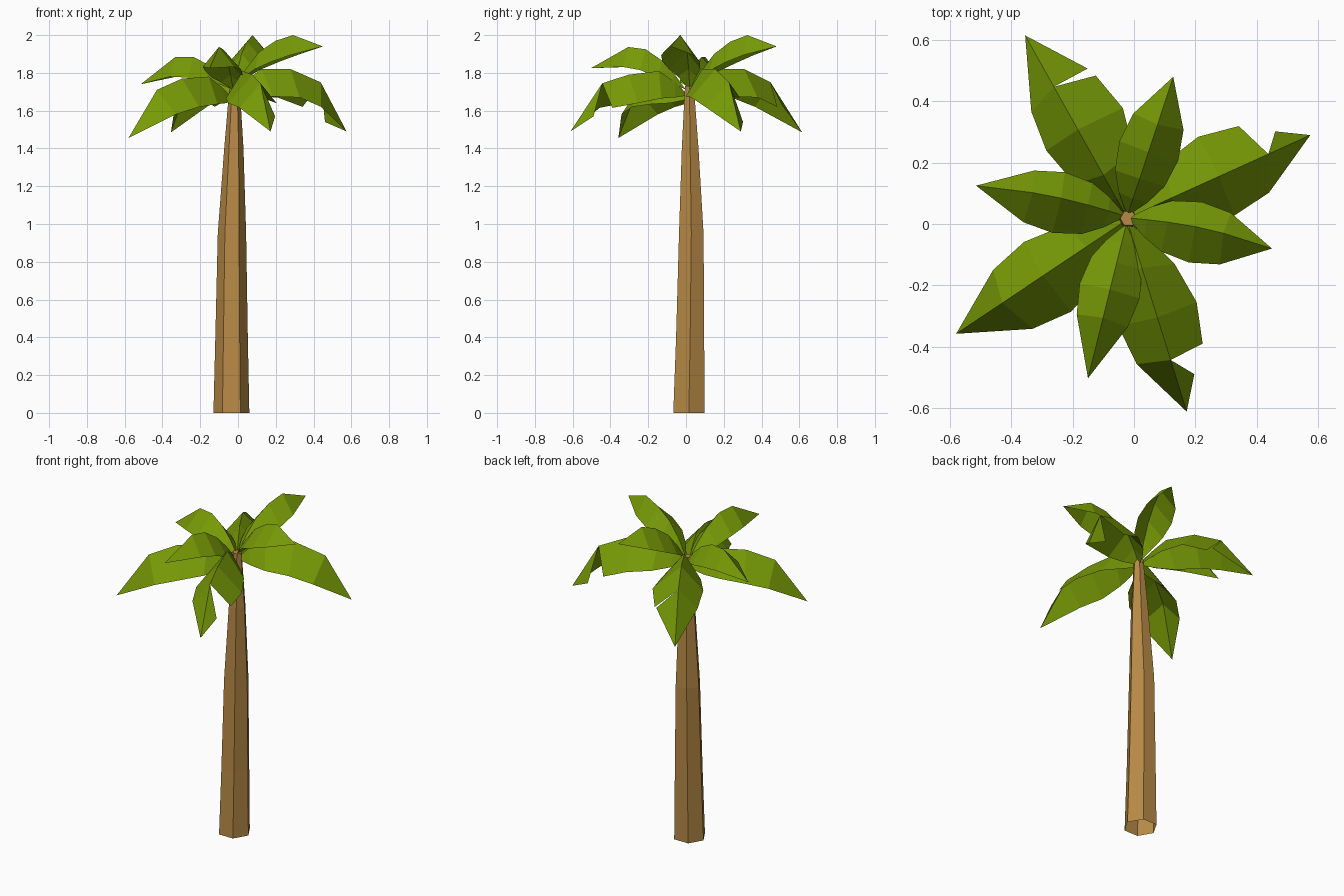
import bpy, bmesh, math
from mathutils import Vector

if "Cube" in bpy.data.objects:
    bpy.data.objects.remove(bpy.data.objects["Cube"])


def material(name, rgb):
    m = bpy.data.materials.new(name)
    m.diffuse_color = (*rgb, 1)
    m.use_nodes = True
    m.node_tree.nodes["Principled BSDF"].inputs["Base Color"].default_value = m.diffuse_color
    return m


BARK = material("bark_brown", (0.48, 0.255, 0.062))
LEAF = material("leaf_green", (0.185, 0.325, 0.002))


def finish(name, bm, mat):
    me = bpy.data.meshes.new(name)
    bm.to_mesh(me)
    bm.free()
    me.materials.append(mat)
    ob = bpy.data.objects.new(name, me)
    bpy.context.collection.objects.link(ob)
    return ob


# Trunk: tapering, slightly bent six-sided column, open below (x, y, z, radius)
RINGS = [(-0.035, 0.015, 0, 0.095), (-0.034, 0.022, 0.4, 0.086),
         (-0.032, 0.028, 0.95, 0.075), (-0.022, 0.022, 1.4, 0.051),
         (-0.018, 0.018, 1.73, 0.027)]
bm = bmesh.new()
rings = []
for x, y, z, r in RINGS:
    rings.append([bm.verts.new((x + r * math.cos(k * math.pi / 3),
                                y + r * math.sin(k * math.pi / 3), z))
                  for k in range(6)])
for a, b in zip(rings, rings[1:]):
    for k in range(6):
        j = (k + 1) % 6
        bm.faces.new((a[k], a[j], b[j], b[k]))
bm.faces.new(rings[-1])
finish("trunk", bm, BARK)


# Frond: two drooping halves folded along a raised midrib
def frond(name, base, tip, ridge, edge, widths=(1, 1), notch=None, lobe=None, bend=0):
    b = Vector((base[0], base[1], 0))
    d = Vector((tip[0], tip[1], 0)) - b
    length = d.length
    d.normalize()
    left = Vector((-d.y, d.x, 0))
    bm = bmesh.new()

    def vert(u, v, z):
        p = b + d * u + left * v
        return bm.verts.new((p.x, p.y, z))

    mid = [vert(u, bend * math.sin(math.pi * u / length), z) for u, z in ridge]
    end = bm.verts.new(tip)
    for side, w in zip((1, -1), widths):
        rim = [mid[0]] + [vert(u, side * w * v, rz[1] - drop)
                          for (u, v, drop), rz in zip(edge, ridge[1:])]
        outer = rim[-1]
        if side == notch:      # torn leaf: the end lobe has its own corner
            outer = vert(lobe[0], side * lobe[1], lobe[2])
        quads = []
        for i in range(len(mid) - 1):
            q = [mid[i], rim[i], rim[i + 1], mid[i + 1]]
            quads.append(q if i else q[1:])
        quads.append([mid[-1], outer, end])
        for q in quads:
            bm.faces.new(q if side < 0 else q[::-1])
    finish(name, bm, LEAF)


# Four large lower fronds
LARGE_EDGE = [(0.09, 0.06, 0.08), (0.18, 0.108, 0.145),
              (0.32, 0.140, 0.150), (0.455, 0.118, 0.130)]
LOW = (1.68, 1.75, 1.81, 1.79, 1.745)
HIGH = (1.69, 1.76, 1.82, 1.82, 1.75)
LARGE = [
    ("back_left", (-0.022, 0.02), (-0.355, 0.615, 1.485), HIGH, 0.49,
     (0.88, 1.16), -1, (0.488, 0.125, 1.63)),
    ("back_right", (-0.022, 0.02), (0.575, 0.29, 1.49), HIGH, 0.505,
     (1.04, 0.98), 1, (0.556, 0.058, 1.54)),
    ("front_right", (-0.022, 0.01), (0.172, -0.612, 1.49), LOW, 0.475,
     (0.98, 0.93), 1, (0.542, 0.06, 1.57)),
    ("front_left", (-0.022, 0.015), (-0.58, -0.358, 1.455),
     (1.66, 1.72, 1.78, 1.77, 1.71), 0.49, (1.06, 0.9), None, None),
]
for n, base, tip, zs, fold, wid, notch, lobe in LARGE:
    ridge = list(zip((0, 0.07, 0.16, 0.33, fold), zs))
    frond("large_frond_" + n, base, tip, ridge, LARGE_EDGE, wid, notch, lobe)

# Four small upper fronds, each with its own arch and sideways bend
SMALL_U = (0, 0.06, 0.13, 0.22, 0.315)
SMALL_EDGE = [(0.065, 0.05, 0.04), (0.13, 0.085, 0.09),
              (0.225, 0.101, 0.11), (0.325, 0.086, 0.105)]
SMALL = [
    ("back", (-0.022, 0.025), (0.128, 0.48, 1.94), (1.71, 1.81, 1.90, 1.965, 2.0), 0),
    ("right", (-0.02, 0.02), (0.45, -0.08, 1.94), (1.71, 1.82, 1.91, 1.97, 2.0), 0.018),
    ("left", (-0.025, 0.025), (-0.515, 0.125, 1.74), (1.71, 1.78, 1.84, 1.885, 1.885), -0.016),
    ("front", (-0.025, 0.0), (-0.15, -0.503, 1.825), (1.71, 1.79, 1.865, 1.925, 1.937), 0),
]
for n, base, tip, zs, bend in SMALL:
    frond("small_frond_" + n, base, tip, list(zip(SMALL_U, zs)), SMALL_EDGE, bend=bend)
